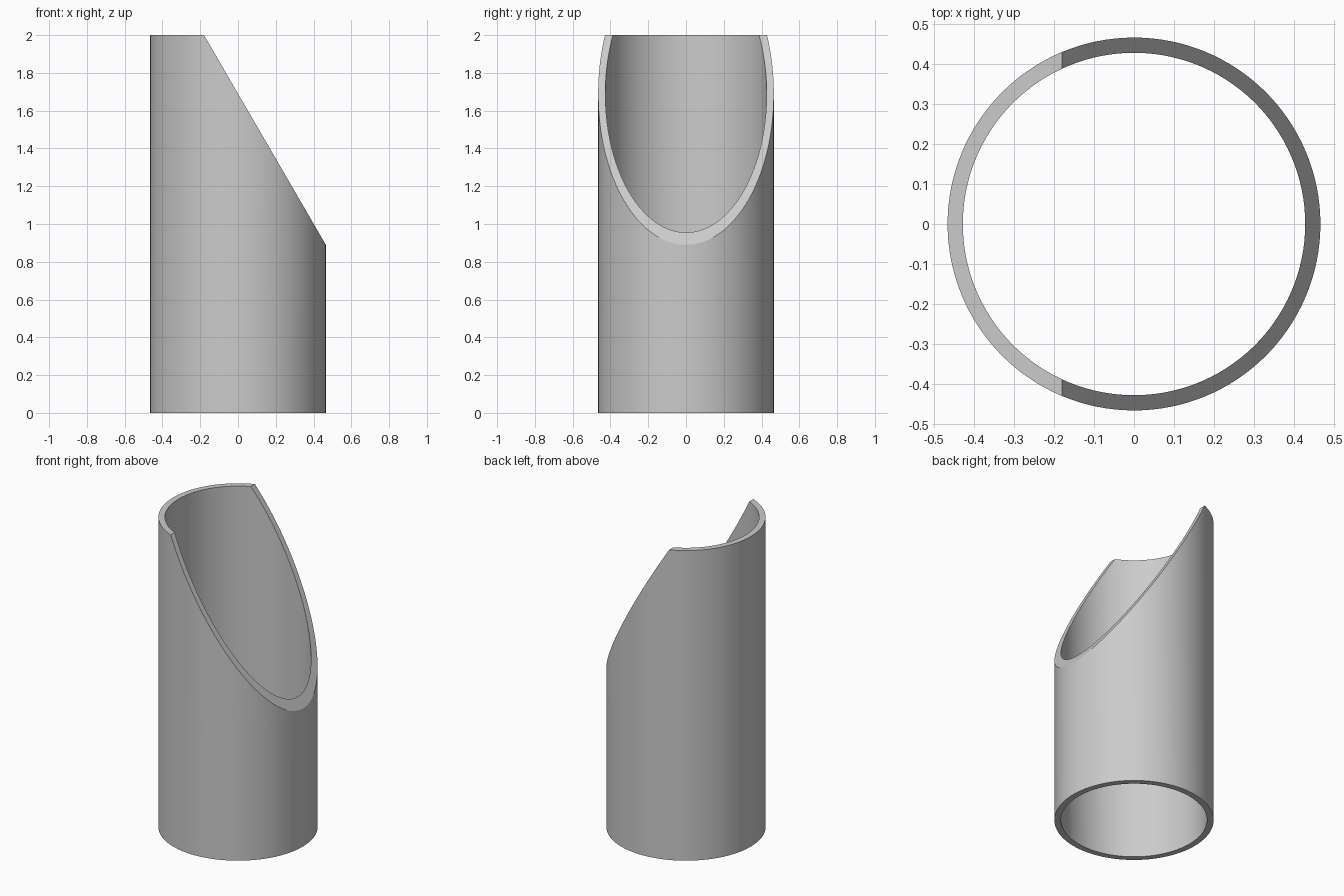
import bpy, bmesh, math

if "Cube" in bpy.data.objects:
    bpy.data.objects.remove(bpy.data.objects["Cube"], do_unlink=True)

OUTER, INNER, HEIGHT = 0.465, 0.427, 2.0
KINK_X, LOW_Z = -0.18, 0.89          # where the slanted cut starts and ends
SLANT_STEPS, FLAT_STEPS = 80, 48

mat = bpy.data.materials.new("light grey")
mat.use_nodes = True
grey = (0.6, 0.6, 0.6, 1)
mat.diffuse_color = grey
mat.node_tree.nodes["Principled BSDF"].inputs["Base Color"].default_value = grey


def angles(radius):
    """Angles around the tube, with a point exactly where the cut meets the flat rim."""
    kink = math.acos(KINK_X / radius)
    slant = [-kink + 2 * kink * i / SLANT_STEPS for i in range(SLANT_STEPS)]
    rest = 2 * (math.pi - kink)
    return slant + [kink + rest * i / FLAT_STEPS for i in range(FLAT_STEPS)]


def rim_height(x):
    slope = (LOW_Z - HEIGHT) / (OUTER - KINK_X)
    return min(HEIGHT, HEIGHT + slope * (x - KINK_X))


def wall_rings(bm, radius):
    """Bottom and top vertex rings of one wall."""
    points = [(radius * math.cos(a), radius * math.sin(a)) for a in angles(radius)]
    bottom = [bm.verts.new((x, y, 0)) for x, y in points]
    top = [bm.verts.new((x, y, rim_height(x))) for x, y in points]
    return bottom, top


def bridge(bm, a, b):
    for i in range(len(a)):
        j = (i + 1) % len(a)
        bm.faces.new((a[i], a[j], b[j], b[i]))


# Hollow tube: outer wall, rim, inner wall, bottom rim
bm = bmesh.new()
outer_bottom, outer_top = wall_rings(bm, OUTER)
inner_bottom, inner_top = wall_rings(bm, INNER)
loop = [outer_bottom, outer_top, inner_top, inner_bottom]
for k in range(4):
    bridge(bm, loop[k], loop[(k + 1) % 4])
bmesh.ops.recalc_face_normals(bm, faces=bm.faces)

mesh = bpy.data.meshes.new("slant_cut_tube")
bm.to_mesh(mesh)
bm.free()
mesh.materials.append(mat)
tube = bpy.data.objects.new("slant_cut_tube", mesh)
bpy.context.collection.objects.link(tube)

bpy.ops.object.select_all(action="DESELECT")
tube.select_set(True)
bpy.context.view_layer.objects.active = tube
bpy.ops.object.shade_smooth_by_angle(angle=math.radians(25))
